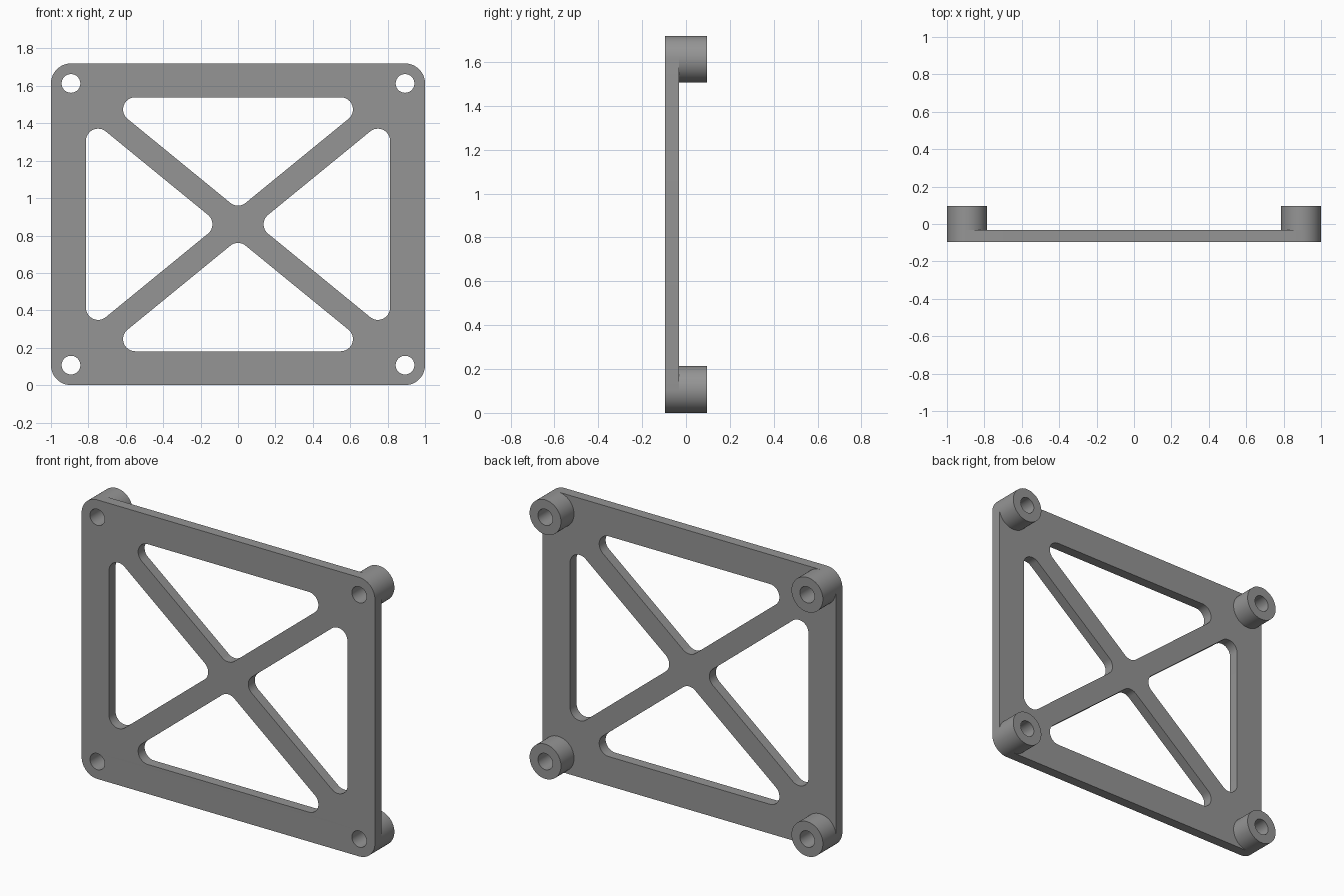
import bpy
import math
from mathutils import Matrix, Vector

if "Cube" in bpy.data.objects:
    bpy.data.objects.remove(bpy.data.objects["Cube"])

HEIGHT = 1.72            # overall height, width is 2
MID = HEIGHT / 2
FRONT, PLATE_BACK, BOSS_BACK = -0.095, -0.032, 0.095
BOSS_R, HOLE_R = 0.107, 0.05
HX, HZ = 1 - BOSS_R, MID - BOSS_R   # hole positions from the centre
SLOPE, BAR = 0.817, 0.081           # diagonal brace slope, half its vertical thickness
WIN_X, WIN_Z, WIN_R = 0.813, 0.679, 0.065

grey = bpy.data.materials.new("grey")
grey.diffuse_color = (0.3, 0.3, 0.3, 1)
grey.use_nodes = True
grey.node_tree.nodes["Principled BSDF"].inputs["Base Color"].default_value = grey.diffuse_color


def circle(cx, cz, r, n=48):
    return [(cx + r * math.cos(2 * math.pi * i / n),
             cz + r * math.sin(2 * math.pi * i / n)) for i in range(n)]


def rounded(corners, r, steps=12):
    """Polygon with every corner replaced by an arc of radius r."""
    pts = []
    for i, c in enumerate(corners):
        p = Vector(c)
        a = (Vector(corners[i - 1]) - p).normalized()
        b = (Vector(corners[(i + 1) % len(corners)]) - p).normalized()
        half = a.angle(b) / 2
        centre = p + (a + b).normalized() * r / math.sin(half)
        start = p + a * r / math.tan(half) - centre
        end = p + b * r / math.tan(half) - centre
        turn = math.atan2(start.x * end.y - start.y * end.x, start.dot(end))
        for k in range(steps + 1):
            t = turn * k / steps
            pts.append((centre.x + start.x * math.cos(t) - start.y * math.sin(t),
                        centre.y + start.x * math.sin(t) + start.y * math.cos(t)))
    return pts


def slab(name, loops, y0, y1):
    """Fill an outline with holes in the xz plane and extrude it from y0 to y1."""
    cu = bpy.data.curves.new(name, 'CURVE')
    cu.dimensions = '2D'
    cu.fill_mode = 'BOTH'
    cu.extrude = (y1 - y0) / 2
    for loop in loops:
        s = cu.splines.new('POLY')
        s.points.add(len(loop) - 1)
        for pt, (x, z) in zip(s.points, loop):
            pt.co = (x, z, 0, 1)
        s.use_cyclic_u = True
    ob = bpy.data.objects.new(name, cu)
    bpy.context.collection.objects.link(ob)
    bpy.ops.object.select_all(action='DESELECT')
    ob.select_set(True)
    bpy.context.view_layer.objects.active = ob
    bpy.ops.object.convert(target='MESH')
    ob = bpy.context.view_layer.objects.active
    ob.data.transform(Matrix.Translation((0, (y0 + y1) / 2, MID))
                      @ Matrix.Rotation(math.pi / 2, 4, 'X'))
    ob.data.materials.clear()
    ob.data.materials.append(grey)
    bpy.ops.object.mode_set(mode='EDIT')
    bpy.ops.mesh.select_all(action='SELECT')
    bpy.ops.mesh.remove_doubles(threshold=0.0001)
    bpy.ops.mesh.normals_make_consistent(inside=False)
    bpy.ops.object.mode_set(mode='OBJECT')
    bpy.ops.object.shade_smooth_by_angle(angle=math.radians(30))
    return ob


# Braced plate: rounded rectangle, four triangular windows, four screw holes
holes = [(sx * HX, sz * HZ) for sx in (-1, 1) for sz in (-1, 1)]
loops = [rounded([(-1, -MID), (1, -MID), (1, MID), (-1, MID)], BOSS_R)]
loops += [circle(x, z, HOLE_R) for x, z in holes]
wide = (WIN_Z - BAR) / SLOPE
tall = WIN_X * SLOPE - BAR
for s in (-1, 1):
    loops.append(rounded([(0, s * BAR), (wide, s * WIN_Z), (-wide, s * WIN_Z)], WIN_R))
    loops.append(rounded([(s * BAR / SLOPE, 0), (s * WIN_X, tall), (s * WIN_X, -tall)], WIN_R))
slab("braced_plate", loops, FRONT, PLATE_BACK)

# Tubular standoffs behind each corner
for i, (x, z) in enumerate(holes):
    slab(f"standoff_{i + 1}", [circle(x, z, BOSS_R), circle(x, z, HOLE_R)],
         PLATE_BACK, BOSS_BACK)
